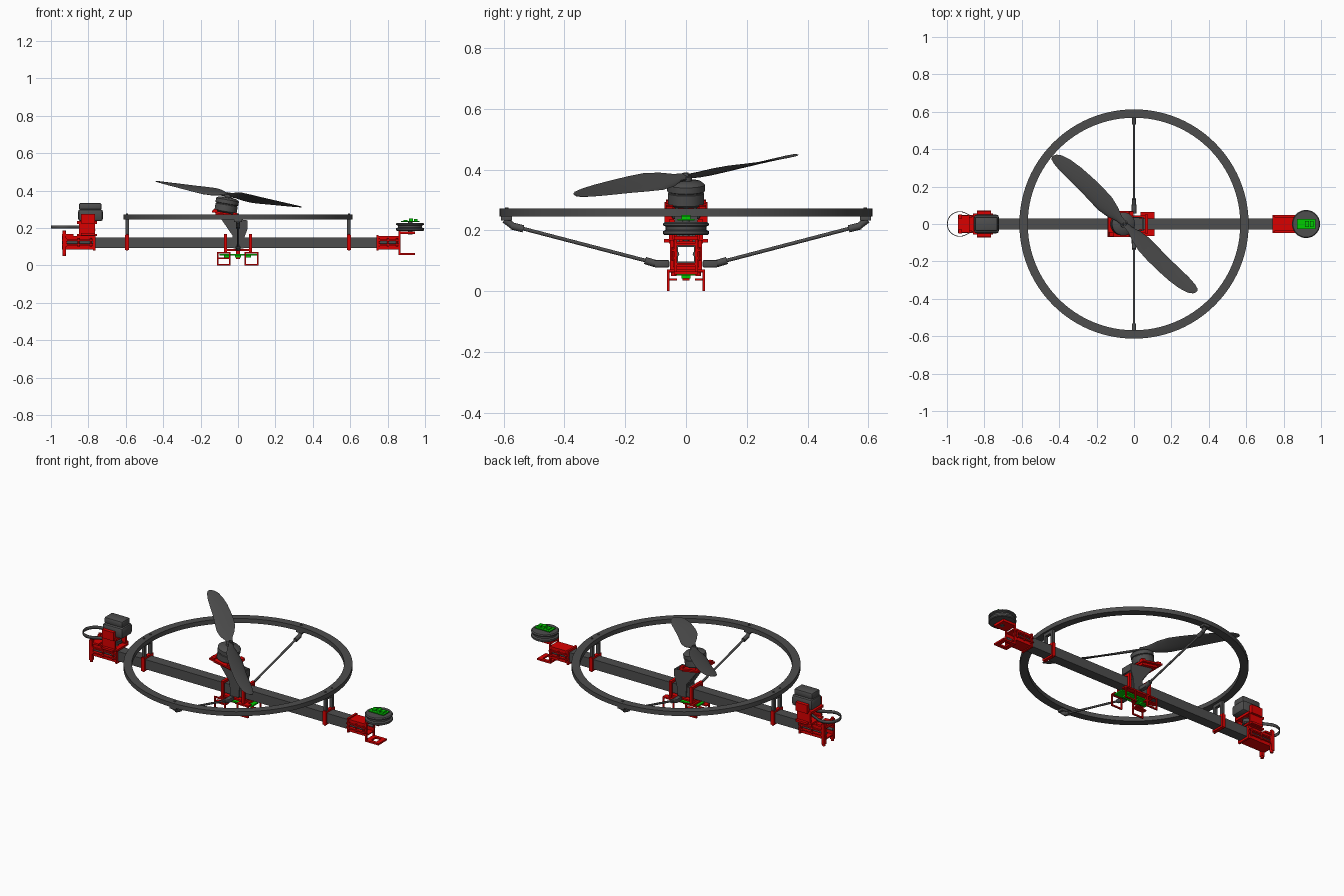
import bpy, bmesh, math
from mathutils import Matrix, Vector

if "Cube" in bpy.data.objects:
    bpy.data.objects.remove(bpy.data.objects["Cube"])

def mat(name, c):
    m = bpy.data.materials.new(name)
    m.diffuse_color = (*c, 1)
    m.use_nodes = True
    m.node_tree.nodes["Principled BSDF"].inputs["Base Color"].default_value = m.diffuse_color
    return m
DARK = mat("dark_grey", (0.075, 0.075, 0.075))
RED = mat("red", (0.7, 0.0, 0.0))
GREEN = mat("green", (0.0, 0.6, 0.0))

def finish(name, bm, m=DARK, smooth=False, M=None):
    if M is not None:
        bm.transform(M)
    bmesh.ops.recalc_face_normals(bm, faces=bm.faces)
    me = bpy.data.meshes.new(name)
    bm.to_mesh(me)
    bm.free()
    me.materials.append(m)
    ob = bpy.data.objects.new(name, me)
    bpy.context.collection.objects.link(ob)
    if smooth:
        bpy.ops.object.select_all(action='DESELECT')
        ob.select_set(True)
        bpy.context.view_layer.objects.active = ob
        bpy.ops.object.shade_smooth_by_angle(angle=math.radians(35))
    return ob

def box(name, x, y, z, m=DARK, bevel=0, M=None):
    """Box from (min, max) ranges."""
    bm = bmesh.new()
    bmesh.ops.create_cube(bm, size=1)
    for v in bm.verts:
        v.co = [r[0] + (c + .5) * (r[1] - r[0]) for c, r in zip(v.co, (x, y, z))]
    if bevel:
        bmesh.ops.bevel(bm, geom=bm.edges[:], offset=bevel, segments=2, affect='EDGES', profile=.5)
    return finish(name, bm, m, bevel > 0, M)

def rod(name, a, b, r, m=DARK, n=16):
    a, b = Vector(a), Vector(b)
    bm = bmesh.new()
    bmesh.ops.create_cone(bm, cap_ends=True, segments=n, radius1=r, radius2=r, depth=(b - a).length)
    q = (b - a).to_track_quat('Z', 'Y').to_matrix().to_4x4()
    return finish(name, bm, m, True, Matrix.Translation((a + b) / 2) @ q)

def lathe(name, prof, M, m=DARK, n=48):
    """Closed (r, z) profile turned about z."""
    bm = bmesh.new()
    rings = [[bm.verts.new((r * math.cos(2 * math.pi * i / n), r * math.sin(2 * math.pi * i / n), z))
              for r, z in prof] for i in range(n)]
    k = len(prof)
    for i in range(n):
        for j in range(k):
            bm.faces.new((rings[i][j], rings[i][(j + 1) % k], rings[(i + 1) % n][(j + 1) % k], rings[(i + 1) % n][j]))
    return finish(name, bm, m, True, M)

def plate(name, pts, y0, y1, m=DARK):
    """x-z outline extruded along y."""
    bm = bmesh.new()
    f = bm.faces.new([bm.verts.new((x, y0, z)) for x, z in pts])
    r = bmesh.ops.extrude_face_region(bm, geom=[f])
    bmesh.ops.translate(bm, verts=[v for v in r['geom'] if isinstance(v, bmesh.types.BMVert)], vec=(0, y1 - y0, 0))
    return finish(name, bm, m)

def frame(name, x, hy, z, t, m=RED):
    """Rectangular collar around the beam."""
    for s in (-1, 1):
        box(name + "_side", x, sorted((s * hy, s * (hy - t))), z, m)
    for zz in ((z[0], z[0] + t), (z[1] - t, z[1])):
        box(name + "_cap", x, (-hy + t, hy - t), zz, m)

T = Matrix.Translation

# hollow main beam
frame("beam", (-0.80, 0.78), 0.03, (0.093, 0.15), 0.004, DARK)

# guard ring
lathe("guard_ring", [(0.568, 0.246), (0.613, 0.246), (0.613, 0.272), (0.568, 0.272)], T((0, 0, 0)), n=96)

for s in (-1, 1):
    # ring posts and collars on the beam
    cx = s * 0.593
    frame("post_collar", (cx - .01, cx + .01), 0.042, (0.083, 0.163), 0.011)
    for t in (-1, 1):
        box("ring_post", (cx - .009, cx + .009), sorted((t * .022, t * .038)), (0.16, 0.247))
        rod("post_bolt", (cx, t * .03, 0.27), (cx, t * .03, 0.276), 0.006)
        rod("collar_bolt", (cx, t * .036, 0.078), (cx, t * .036, 0.168), 0.005, RED)
    box("post_bridge", (cx - .009, cx + .009), (-.038, .038), (0.228, 0.246))
    # side braces with end fittings
    rod("brace", (0, s * .10, 0.092), (0, s * .56, 0.212), 0.006)
    rod("brace_lower_sleeve", (0, s * .095, 0.089), (0, s * .135, 0.101), 0.012)
    rod("brace_upper_sleeve", (0, s * .535, 0.205), (0, s * .575, 0.215), 0.012)
    rod("brace_upper_fork", (0, s * .565, 0.211), (0, s * .597, 0.235), 0.011)
    box("brace_ring_pad", (-.022, .022), sorted((s * .572, s * .609)), (0.232, 0.247), bevel=.003)
    box("brace_lower_fork", (-.013, .013), sorted((s * .055, s * .105)), (0.078, 0.102), bevel=.004)
    rod("ring_bolt", (0, s * .59, 0.27), (0, s * .59, 0.276), 0.006)
    # centre collars
    cx = s * 0.068
    frame("centre_collar", (cx - .008, cx + .008), 0.052, (0.062, 0.168), 0.014)
    # tilted motor pedestal side plates
    plate("pedestal_side", [(-.10, .262), (.052, .24), (.052, .20), (.035, .15), (.03, .09), (-.025, .09),
                            (-.03, .17)], s * .031, s * .037)
    # landing feet: U-shaped frames
    for x0 in (-.113, .035):
        x1 = x0 + .074
        y = sorted((s * .055, s * .063))
        for x in (x0, x1 - .008):
            box("foot_leg", (x, x + .008), y, (0, .072), RED)
        box("foot_base", (x0, x1), y, (0, .008), RED)
        box("foot_top", (x0, x1), y, (.064, .072), RED)
        box("foot_tab", (x0, x1), sorted((s * .03, s * .06)), (.035, .042) if x0 < 0 else (.064, .072), RED)
box("pedestal_back", (-.03, .03), (-.031, .031), (0.15, 0.158))
box("pedestal_web", (.044, .052), (-.031, .031), (0.2, 0.24))
plate("pedestal_slope", [(-.10, .262), (-.09, .262), (-.022, .16), (-.03, .16)], -.031, .031)
for x in (-.075, .075):
    box("foot_crossbar", (x - .012, x + .012), (-.06, .06), (0.062, 0.072), RED)
box("belly_clamp", (-.076, .076), (-.045, .045), (0.076, 0.086), RED)

# belly circuit board
box("belly_board", (-.10, .11), (-.032, .032), (0.052, 0.060), GREEN)
for x in (-.06, 0, .055):
    box("belly_chip", (x - .015, x + .015), (-.014, .014), (0.042, 0.053), GREEN)
box("belly_post", (-.012, .012), (-.012, .012), (0.035, 0.09), RED)

# tilted motor and propeller
TILT = T((-.052, 0, .372)) @ Matrix.Rotation(math.radians(10), 4, 'Y')
box("motor_plate", (-.072, .066), (-.07, .07), (-.102, -.092), RED, M=TILT)
box("motor_plate_lower", (-.05, .06), (-.055, .055), (-.115, -.102), RED, M=TILT)
for a in range(4):
    u = Matrix.Rotation(a * math.pi / 2, 4, 'Z')
    box("motor_mount_tab", (.042, .066), (.042, .066), (-.095, -.083), RED, M=TILT @ u)
lathe("motor", [(0, -.092), (.05, -.092), (.06, -.085), (.06, -.05), (.057, -.048), (.057, -.045), (.062, -.043),
                (.062, -.022), (.05, -.012), (.02, -.008), (.02, .006), (.008, .008), (.008, .018), (0, .018)][1:-1], TILT)
ST = [(.0, .032, 0), (.04, .04, .0), (.09, .08, .0), (.15, .104, -.002), (.22, .104, -.004), (.30, .098, -.004),
      (.38, .093, .0), (.45, .082, .006), (.50, .062, .012), (.525, .036, .018), (.532, .012, .02)]
for k in range(2):
    bm = bmesh.new()
    rings = []
    for r, c, off in ST:
        p = -math.radians(8 + 24 * max(0, 1 - r / .5))
        th = .010 * (1 - r / .7)
        ring = []
        for i in range(16):
            a = 2 * math.pi * i / 16
            yy = c / 2 * math.cos(a)
            zz = th * math.sin(a) * (.7 + .3 * math.cos(a))
            ring.append(bm.verts.new((r, off + yy * math.cos(p) - zz * math.sin(p),
                                      yy * math.sin(p) + zz * math.cos(p) + .008 * r)))
        rings.append(ring)
    for A, B in zip(rings, rings[1:]):
        for i in range(16):
            bm.faces.new((A[i], A[(i + 1) % 16], B[(i + 1) % 16], B[i]))
    bm.faces.new(rings[0])
    bm.faces.new(rings[-1])
    finish("propeller_blade", bm, DARK, True,
           TILT @ T((0, 0, .006)) @ Matrix.Rotation(math.radians(-45 + 180 * k), 4, 'Z'))

# end clamps: upper and lower channel halves with bolts
def clamp(x0, x1, flange):
    xs = (x0, x1)
    box("clamp_top", xs, (-.036, .036), (.15, .157), RED)
    box("clamp_bottom", xs, (-.036, .036), (.086, .093), RED)
    for s in (-1, 1):
        box("clamp_upper_side", xs, sorted((s * .03, s * .038)), (.131, .157), RED)
        box("clamp_lower_side", xs, sorted((s * .03, s * .038)), (.086, .113), RED)
        box("clamp_lip", xs, sorted((s * .036, s * .048)), (.131, .138), RED)
        box("clamp_lower_lip", xs, sorted((s * .036, s * .048)), (.106, .113), RED)
        rod("guide_rod", (x0, s * .03, .122), (x1, s * .03, .122), .008)
        for i in range(3):
            x = x0 + (x1 - x0) * (.12 + .38 * i)
            rod("clamp_bolt", (x, s * .043, .1), (x, s * .043, .145), .005, RED, 8)
    frame("clamp_flange", flange, .042, (.08, .163), .012)
clamp(.74, .865, (.74, .752))
clamp(-.94, -.765, (-.775, -.763))

# right end: pulley bracket, pulley and sensor board
for s in (-1, 1):
    box("bracket_side", (.858, .868), sorted((s * .03, s * .04)), (.055, .185), RED)
    box("bracket_arm", (.865, .945), sorted((s * .022, s * .04)), (.055, .065), RED)
box("bracket_arm_end", (.92, .945), (-.04, .04), (.055, .065), RED)
box("bracket_arm_root", (.858, .885), (-.04, .04), (.055, .065), RED)
box("bracket_shelf", (.858, .945), (-.04, .04), (.168, .182), RED)
lathe("pulley", [(.008, .184), (.07, .184), (.075, .188), (.075, .198), (.064, .202), (.064, .212),
                 (.075, .216), (.075, .222), (.07, .227), (.008, .227)], T((.92, 0, 0)))
rod("pulley_axle", (.92, 0, .165), (.92, 0, .232), .012)
box("sensor_board", (.872, .97), (-.028, .028), (.232, .238), GREEN)
for x, h in ((.885, .243), (.915, .25), (.94, .247)):
    box("sensor_chip", (x, x + .02), (-.015, .015), (.236, h), GREEN)

# left end: end plate, motor bracket, drive motor
for s in (-1, 1):
    box("end_plate_side", (-.938, -.92), sorted((s * .03, s * .05)), (.06, .18), RED)
    rod("end_bolt", (-.929, s * .04, .05), (-.929, s * .04, .187), .009, RED)
    box("drive_bracket_side", (-.85, -.765), sorted((s * .045, s * .056)), (.157, .225), RED)
    box("drive_flange", (-.84, -.765), sorted((s * .04, s * .072)), (.16, .172), RED)
    box("drive_upper_flange", (-.84, -.765), sorted((s * .04, s * .07)), (.225, .275), RED)
box("end_plate", (-.94, -.88), (-.045, .045), (.157, .168), RED)
box("drive_base", (-.86, -.755), (-.056, .056), (.157, .168), RED)
box("drive_shelf", (-.86, -.755), (-.056, .056), (.222, .236), RED)
box("drive_motor", (-.855, -.722), (-.05, .05), (.236, .30), bevel=.014)
box("drive_motor_cap", (-.85, -.73), (-.038, .038), (.295, .334), bevel=.01)
lathe("drive_pulley", [(.006, .185), (.028, .185), (.028, .192), (.022, .194), (.022, .216), (.028, .218),
                       (.006, .218)], T((-.79, 0, 0)), n=24)
rod("drive_shaft", (-.79, 0, .168), (-.79, 0, .24), .009)

# drive belt: thin band around the drive pulley with a free round loop
half = [(-.932 + .068 * math.cos(a), .068 * math.sin(a)) for a in [math.pi * (1 - i / 14 * .68) for i in range(15)]]
half += [(-.87, .045), (-.845, .033), (-.79, .024), (-.775, .018), (-.767, .009)]
loop = half + [(-.764, 0)] + [(x, -y) for x, y in reversed(half[1:])]
bm = bmesh.new()
lo = [bm.verts.new((x, y, .196)) for x, y in loop]
hi = [bm.verts.new((x, y, .214)) for x, y in loop]
for i in range(len(loop)):
    j = (i + 1) % len(loop)
    bm.faces.new((lo[i], lo[j], hi[j], hi[i]))
belt = finish("drive_belt", bm, DARK, True)
sol = belt.modifiers.new("thickness", 'SOLIDIFY')
sol.thickness = .004
